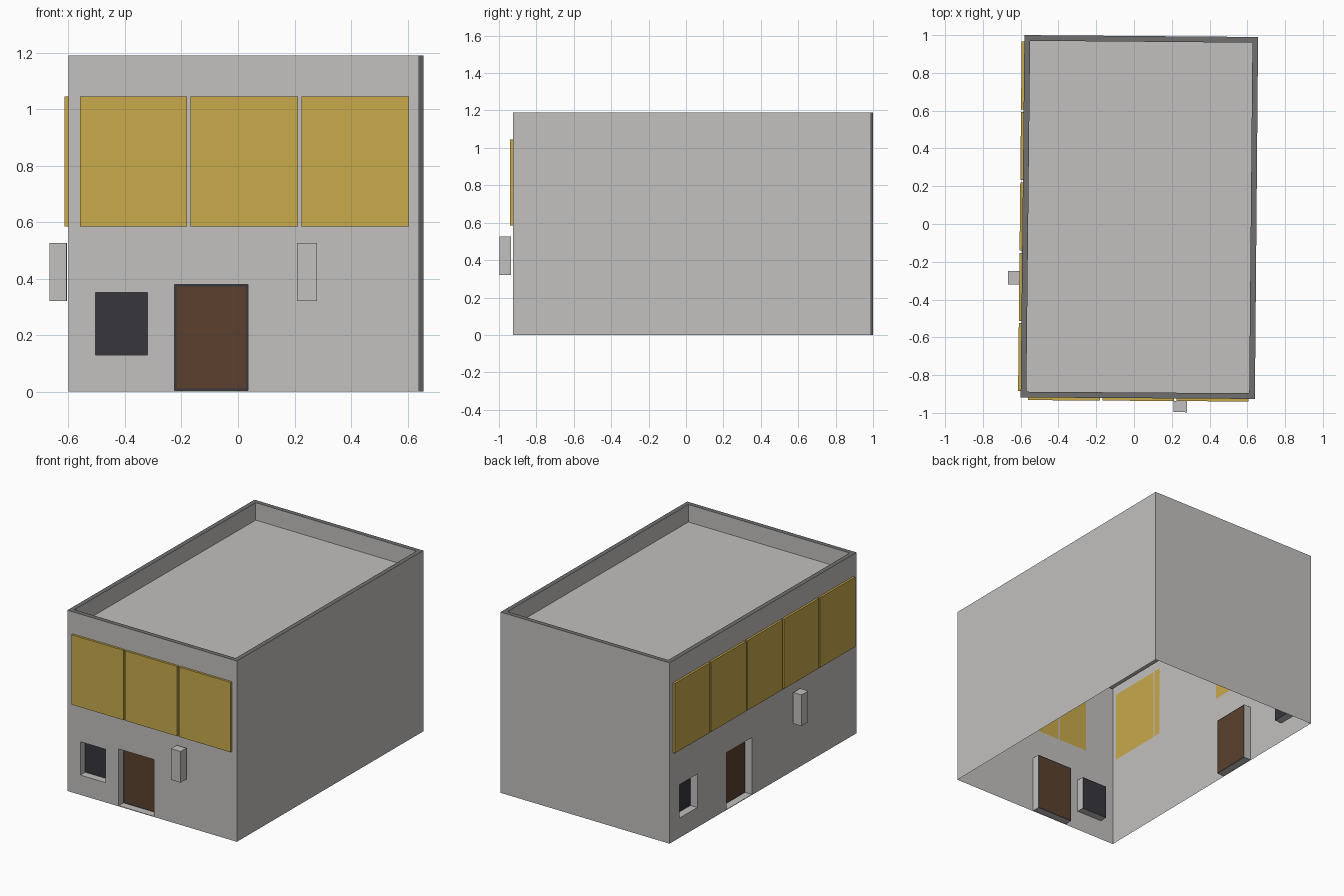
import bpy
from mathutils import Vector

if "Cube" in bpy.data.objects:
    bpy.data.objects.remove(bpy.data.objects["Cube"])

TOP, ROOF, RIM = 1.19, 1.075, 0.03
DEPTH = 0.05


def material(name, rgb):
    m = bpy.data.materials.new(name)
    m.diffuse_color = (*rgb, 1)
    m.use_nodes = True
    m.node_tree.nodes["Principled BSDF"].inputs["Base Color"].default_value = m.diffuse_color
    return m


GREY = material("wall grey", (0.54, 0.53, 0.52))
DARK = material("trim dark grey", (0.16, 0.16, 0.16))
YELLOW = material("panel yellow", (0.58, 0.40, 0.07))
BROWN = material("door brown", (0.105, 0.051, 0.027))
GLASS = material("window charcoal", (0.038, 0.036, 0.045))

# Slightly skewed footprint
FL, FR = Vector((-0.60, -0.918, 0)), Vector((0.64, -0.926, 0))
BR, BL = Vector((0.657, 0.99, 0)), Vector((-0.58, 1.0, 0))


def mesh_object(name, quads, mat):
    """Build an object from quads, sharing equal corners."""
    index, verts, faces = {}, [], []
    for q in quads:
        f = []
        for p in q:
            k = tuple(round(c, 5) for c in p)
            if k not in index:
                index[k] = len(verts)
                verts.append(k)
            f.append(index[k])
        faces.append(f)
    me = bpy.data.meshes.new(name)
    me.from_pydata(verts, [], faces)
    me.materials.append(mat)
    ob = bpy.data.objects.new(name, me)
    bpy.context.collection.objects.link(ob)
    return ob


def side(p0, p1):
    """Map (along wall, height, depth into building) to a point."""
    t = (p1 - p0).normalized()
    n = Vector((t.y, -t.x, 0))
    return lambda u, z, d=0.0: p0 + t * u - n * d + Vector((0, 0, z))


def rect(P, u0, u1, z0, z1, d):
    return [P(u0, z0, d), P(u1, z0, d), P(u1, z1, d), P(u0, z1, d)]


def box(name, P, u0, u1, z0, z1, d0, d1, mat):
    a, b = rect(P, u0, u1, z0, z1, d0), rect(P, u0, u1, z0, z1, d1)
    quads = [a, b[::-1]]
    for i in range(4):
        j = (i + 1) % 4
        quads.append([a[j], a[i], b[i], b[j]])
    return mesh_object(name, quads, mat)


def ring(P, outer, inner, d0, d1):
    a, b = rect(P, *outer, d0), rect(P, *inner, d1)
    return [[a[i], a[(i + 1) % 4], b[(i + 1) % 4], b[i]] for i in range(4)]


def wall(name, p0, p1, openings=()):
    """Sheet wall with recessed door and window openings."""
    P, length = side(p0, p1), (p1 - p0).length
    us = sorted({0, length, *(v for o in openings for v in o[1:3])})
    zs = sorted({0, TOP, *(v for o in openings for v in o[3:5])})
    quads = []
    for u0, u1 in zip(us, us[1:]):
        for z0, z1 in zip(zs, zs[1:]):
            um, zm = (u0 + u1) / 2, (z0 + z1) / 2
            if not any(o[1] < um < o[2] and o[3] < zm < o[4] for o in openings):
                quads.append(rect(P, u0, u1, z0, z1, 0))
    for kind, u0, u1, z0, z1 in openings:
        o = (u0, u1, z0, z1)
        i = (u0 + 0.007, u1 - 0.007, z0 + 0.007, z1 - 0.007)
        quads += ring(P, o, o, 0, DEPTH)
        mesh_object(f"{name}_{kind}_frame", ring(P, o, i, DEPTH, DEPTH), GLASS)
        mesh_object(f"{name}_{kind}", [rect(P, *i, DEPTH)],
                    BROWN if kind == "door" else GLASS)
    mesh_object(f"{name}_wall", quads, GREY)
    return P


# Four walls, two of them with a window and a door
front = wall("front", FL, FR, [("window", 0.095, 0.28, 0.13, 0.35),
                               ("door", 0.375, 0.635, 0.004, 0.378)])
left = wall("left", BL, FL, [("window", 0.10, 0.285, 0.13, 0.35),
                             ("door", 0.585, 0.845, 0.004, 0.378)])
wall("right", FR, BR)
wall("back", BR, BL)

# Yellow upper panels and a small hanging box on each street side
for name, P, start, pitch, width, count, sign in (
        ("front", front, 0.04, 0.3925, 0.38, 3, 0.81),
        ("left", left, 0.035, 0.3725, 0.36, 5, 1.25)):
    for i in range(count):
        u = start + i * pitch
        box(f"{name}_panel_{i + 1}", P, u, u + width, 0.585, 1.045,
            -0.014, 0.0, YELLOW)
    box(f"{name}_hanging_box", P, sign, sign + 0.07, 0.32, 0.525,
        -0.073, -0.013, GREY)

# Parapet rim, its inner faces and the sunken roof
outer = [FL, FR, BR, BL]
step = [Vector((sx * RIM, sy * RIM, 0)) for sx, sy in ((1, 1), (-1, 1), (-1, -1), (1, -1))]
inner = [p + s for p, s in zip(outer, step)]
up, down = Vector((0, 0, TOP)), Vector((0, 0, ROOF))
rim, inside = [], []
for i in range(4):
    j = (i + 1) % 4
    rim.append([outer[i] + up, outer[j] + up, inner[j] + up, inner[i] + up])
    inside.append([inner[i] + up, inner[j] + up, inner[j] + down, inner[i] + down])
mesh_object("parapet_rim", rim, DARK)
mesh_object("parapet_inside", inside, GREY)
mesh_object("roof", [[p + down for p in inner]], GREY)
